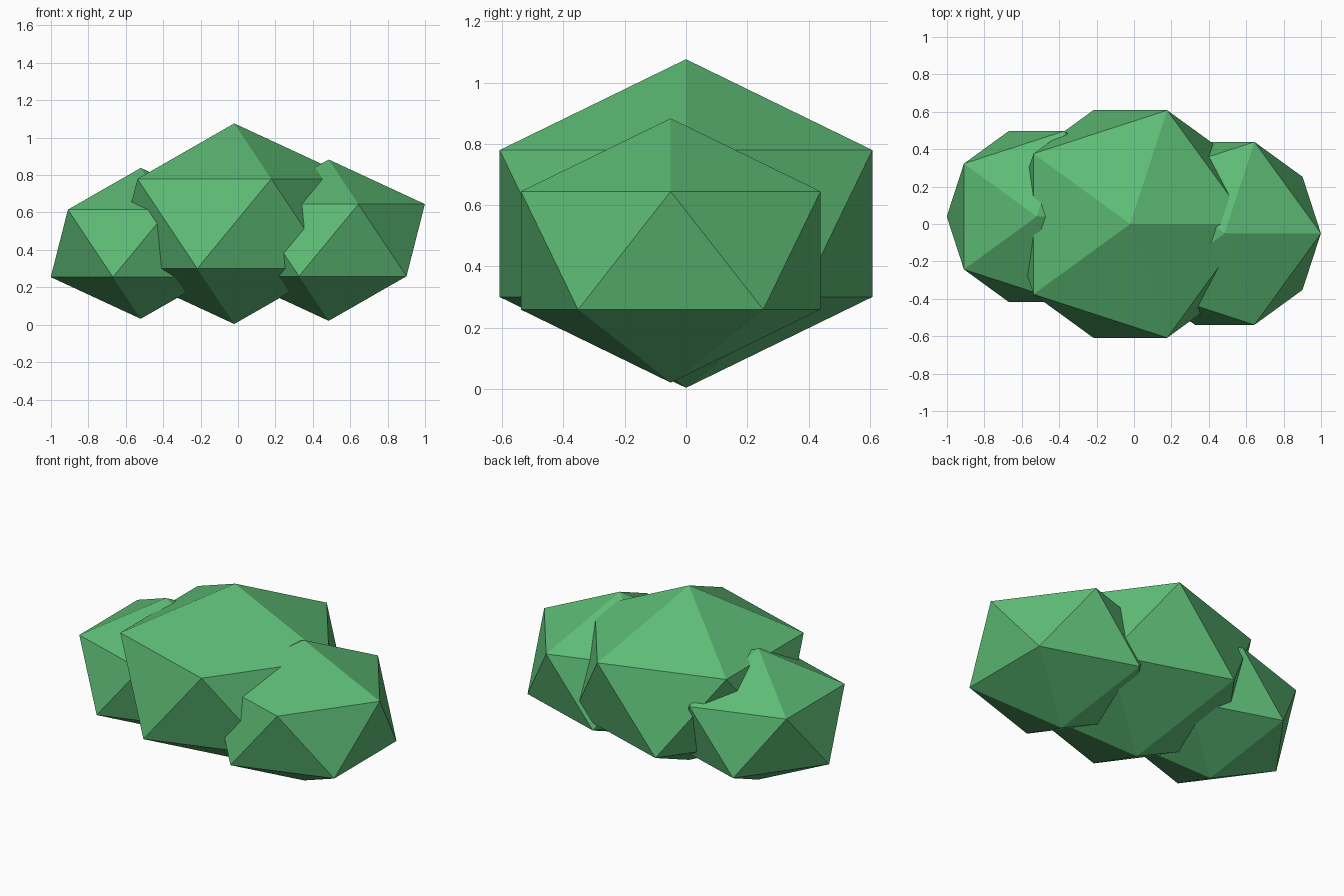
import bpy

if "Cube" in bpy.data.objects:
    bpy.data.objects.remove(bpy.data.objects["Cube"])

# Leaf colour
leaf = bpy.data.materials.new("leaf_green")
leaf.diffuse_color = (0.11, 0.50, 0.18, 1)
leaf.use_nodes = True
leaf.node_tree.nodes["Principled BSDF"].inputs["Base Color"].default_value = leaf.diffuse_color


def clump(name, location, radius, height_scale=0.75):
    """Flat-shaded, slightly squashed icosahedron."""
    bpy.ops.mesh.primitive_ico_sphere_add(subdivisions=1, radius=radius, location=location)
    ob = bpy.context.object
    ob.name = name
    ob.scale.z = height_scale
    bpy.ops.object.transform_apply(location=False, rotation=False, scale=True)
    ob.data.materials.append(leaf)
    return ob


# Bush made of three overlapping leaf clumps
clump("bush_centre", (-0.02, 0, 0.54), 0.715)
clump("bush_right", (0.485, -0.05, 0.452), 0.575)
clump("bush_left", (-0.52, 0.04, 0.435), 0.538)
